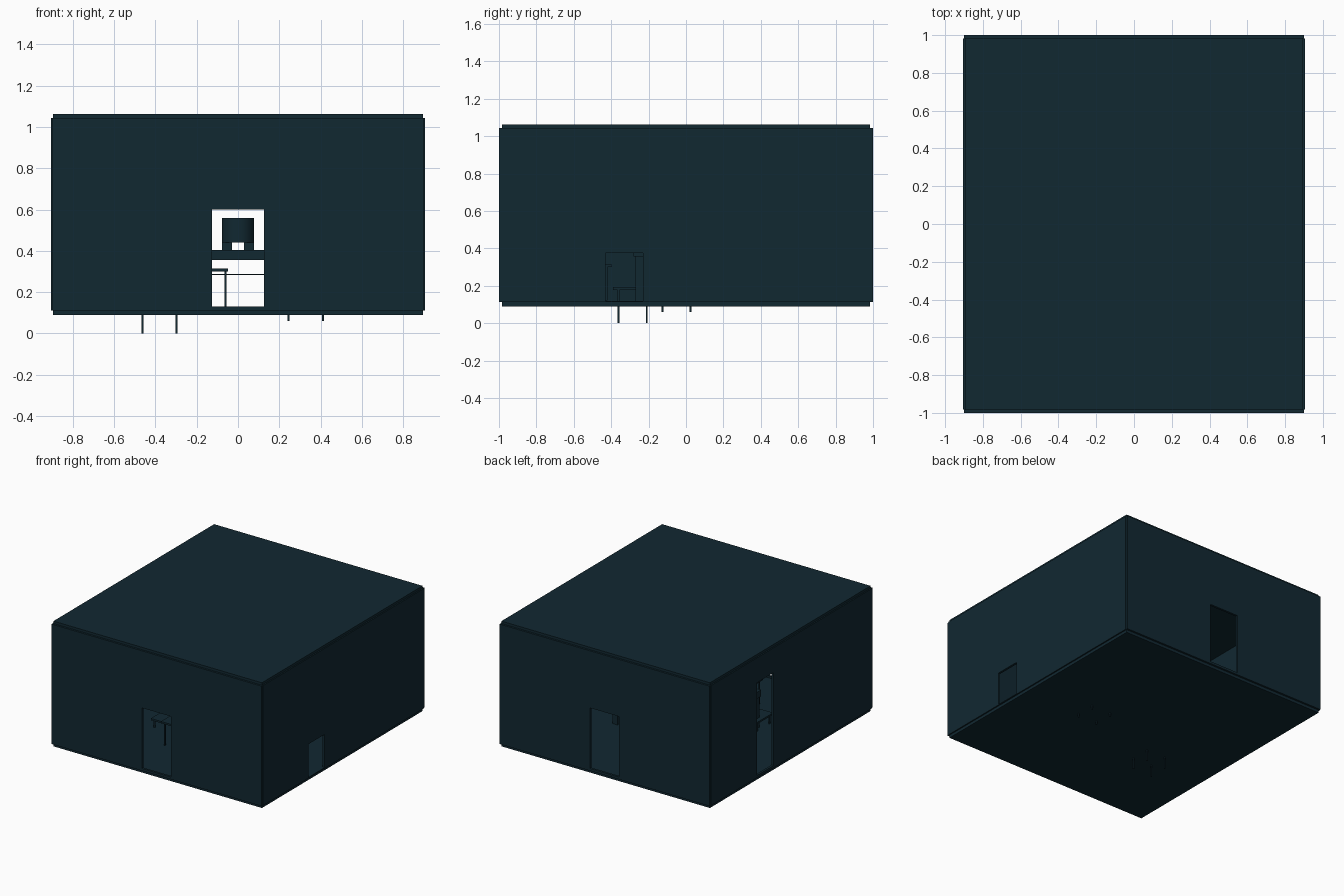
import bpy, bmesh, math
from mathutils import Vector

if "Cube" in bpy.data.objects:
    bpy.data.objects.remove(bpy.data.objects["Cube"])


def material(name, rgb):
    m = bpy.data.materials.new(name)
    m.diffuse_color = (*rgb, 1)
    m.use_nodes = True
    m.node_tree.nodes["Principled BSDF"].inputs["Base Color"].default_value = m.diffuse_color
    return m


NAVY = material("dark_navy", (0.0056, 0.021, 0.031))


def finish(name, bm):
    bmesh.ops.recalc_face_normals(bm, faces=bm.faces)
    me = bpy.data.meshes.new(name)
    bm.to_mesh(me)
    bm.free()
    ob = bpy.data.objects.new(name, me)
    me.materials.append(NAVY)
    bpy.context.collection.objects.link(ob)
    return ob


def add_box(bm, lo, hi):
    lo, hi = Vector(lo), Vector(hi)
    vs = bmesh.ops.create_cube(bm, size=1)["verts"]
    for v in vs:
        v.co = (lo + hi) / 2 + v.co * (hi - lo)


def box(name, lo, hi):
    bm = bmesh.new()
    add_box(bm, lo, hi)
    return finish(name, bm)


def wall(name, us, zs, place, outward):
    """Panel on a 3x3 grid with the middle cell left open, extruded outward."""
    bm = bmesh.new()
    g = [[bm.verts.new(place(u, z)) for z in zs] for u in us]
    for i in range(3):
        for j in range(3):
            if (i, j) != (1, 1):
                bm.faces.new((g[i][j], g[i + 1][j], g[i + 1][j + 1], g[i][j + 1]))
    ext = bmesh.ops.extrude_face_region(bm, geom=bm.faces[:], use_keep_orig=True)
    for v in ext["geom"]:
        if isinstance(v, bmesh.types.BMVert):
            v.co += Vector(outward)
    return finish(name, bm)


T = 0.017                      # panel thickness
X, Y, Z0, Z1 = 0.888, 0.983, 0.112, 1.043

# floor and ceiling panels
box("floor", (-X - .007, -Y - .002, 0.09), (X + .007, Y + .002, 0.115))
box("ceiling", (-X - .007, -Y - .002, Z1), (X + .007, Y + .002, 1.062))

# four walls, each with its own opening
door = [-0.125, 0.125]
for name, s in (("front_wall", -1), ("back_wall", 1)):
    wall(name, [-X - .012, *door, X + .012], [Z0, 0.13, 0.60, Z1],
         lambda u, z: (u, s * Y, z), (0, s * T, 0))
wall("right_wall", [-Y, -0.43, -0.23, Y], [Z0, 0.118, 0.375, Z1],
     lambda u, z: (X, u, z), (T, 0, 0))
wall("left_wall", [-Y, 0.22, 0.42, Y], [Z0, 0.13, 0.85, Z1],
     lambda u, z: (-X, u, z), (-T, 0, 0))

# central table with a thin lower shelf
bm = bmesh.new()
add_box(bm, (-0.45, -0.28, 0.355), (0.45, 0.28, 0.405))
add_box(bm, (-0.43, -0.26, 0.282), (0.43, 0.26, 0.288))
for sx in (-1, 1):
    for sy in (-1, 1):
        add_box(bm, (sx * .42 - .02, sy * .25 - .02, .112),
                (sx * .42 + .02, sy * .25 + .02, .36))
finish("table", bm)

# drum on small feet standing on the table
bm = bmesh.new()
drum = bmesh.ops.create_cone(bm, cap_ends=True, segments=32,
                             radius1=0.078, radius2=0.078, depth=0.12)["verts"]
bmesh.ops.translate(bm, verts=drum, vec=(0, 0, 0.50))
for k in range(4):
    a = math.pi / 4 + k * math.pi / 2
    c = Vector((0.075 * math.cos(a), 0.075 * math.sin(a), 0.42))
    d = Vector((0.025, 0.025, 0.021))
    add_box(bm, c - d, c + d)
ob = finish("drum", bm)
bpy.context.view_layer.objects.active = ob
ob.select_set(True)
bpy.ops.object.shade_smooth_by_angle()
ob.select_set(False)


# thin-legged stools at different heights
def stool(name, cx, cy, z):
    bm = bmesh.new()
    add_box(bm, (cx - .095, cy - .105, z + .178), (cx + .095, cy + .105, z + .192))
    for sx in (-1, 1):
        for sy in (-1, 1):
            x, y = cx + sx * .083, cy + sy * .075
            add_box(bm, (x - .005, y - .005, z), (x + .005, y + .005, z + .18))
    finish(name, bm)


stool("low_stool", -0.38, -0.285, 0.0)
stool("middle_stool", 0.328, -0.05, 0.06)
stool("high_stool", -0.143, -0.5, 0.122)
